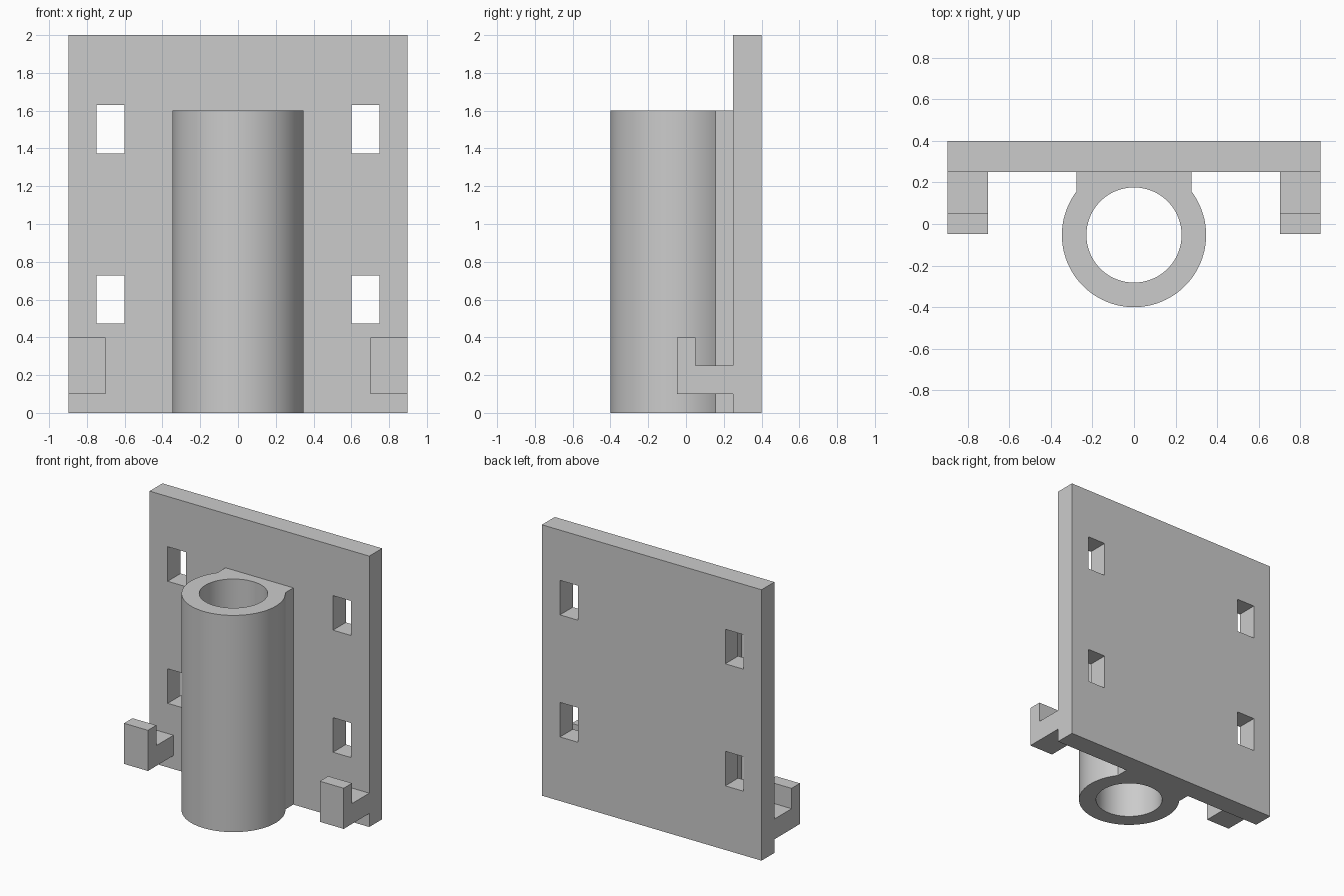
import bpy, bmesh
from math import asin, cos, sin, pi, radians
from mathutils import Vector

cube = bpy.data.objects.get("Cube")
if cube:
    bpy.data.objects.remove(cube, do_unlink=True)

grey = bpy.data.materials.new("plain grey")
grey.use_nodes = True
GREY = (0.6, 0.6, 0.6, 1)
grey.diffuse_color = GREY
grey.node_tree.nodes["Principled BSDF"].inputs["Base Color"].default_value = GREY


def extrude_profile(name, loops, place, depth):
    """Fill closed loops (outline first, then holes) and extrude them."""
    bm = bmesh.new()
    for loop in loops:
        verts = [bm.verts.new(place(u, v)) for u, v in loop]
        for a, b in zip(verts, verts[1:] + verts[:1]):
            bm.edges.new((a, b))
    bmesh.ops.triangle_fill(bm, edges=bm.edges[:], use_beauty=True)
    result = bmesh.ops.extrude_face_region(bm, geom=bm.faces[:], use_keep_orig=True)
    top = [g for g in result["geom"] if isinstance(g, bmesh.types.BMVert)]
    bmesh.ops.translate(bm, verts=top, vec=Vector(depth))
    bmesh.ops.recalc_face_normals(bm, faces=bm.faces[:])
    mesh = bpy.data.meshes.new(name)
    bm.to_mesh(mesh)
    bm.free()
    mesh.materials.append(grey)
    obj = bpy.data.objects.new(name, mesh)
    bpy.context.collection.objects.link(obj)
    return obj


def rect(u0, u1, v0, v1):
    return [(u0, v0), (u1, v0), (u1, v1), (u0, v1)]


def arc(radius, start, end, count):
    step = (end - start) / count
    return [(radius * cos(start + i * step), CY + radius * sin(start + i * step))
            for i in range(count + 1)]


HALF_W, FRONT, BACK = 0.897, 0.25, 0.4

# Back plate with four rectangular slots
slots = [rect(x, x + 0.148, z, z + 0.255)
         for x in (-0.749, 0.601) for z in (0.473, 1.374)]
extrude_profile("back_plate", [rect(-HALF_W, HALF_W, 0, 2)] + slots,
                lambda u, v: (u, FRONT, v), (0, BACK - FRONT, 0))

# Hollow sleeve joined to the plate by a straight-sided web
CY, R_OUT, R_IN, WEB = -0.053, 0.347, 0.229, 0.277
bend = pi / 2 - asin(WEB / R_OUT)
outline = arc(R_OUT, pi - bend, 2 * pi + bend, 96) + [(WEB, FRONT), (-WEB, FRONT)]
bore = arc(R_IN, 0, 2 * pi, 96)[:-1]
sleeve = extrude_profile("sleeve", [outline, bore],
                         lambda u, v: (u, v, 0), (0, 0, 1.6))
bpy.context.view_layer.objects.active = sleeve
sleeve.select_set(True)
bpy.ops.object.shade_smooth_by_angle(angle=radians(30))

# Upturned hooks at the lower corners
hook = [(FRONT, 0.1), (FRONT, 0.25), (0.05, 0.25), (0.05, 0.4), (-0.048, 0.4), (-0.048, 0.1)]
for name, x in (("right_hook", -HALF_W), ("left_hook", HALF_W - 0.195)):
    extrude_profile(name, [hook], lambda u, v: (x, u, v), (0.195, 0, 0))
